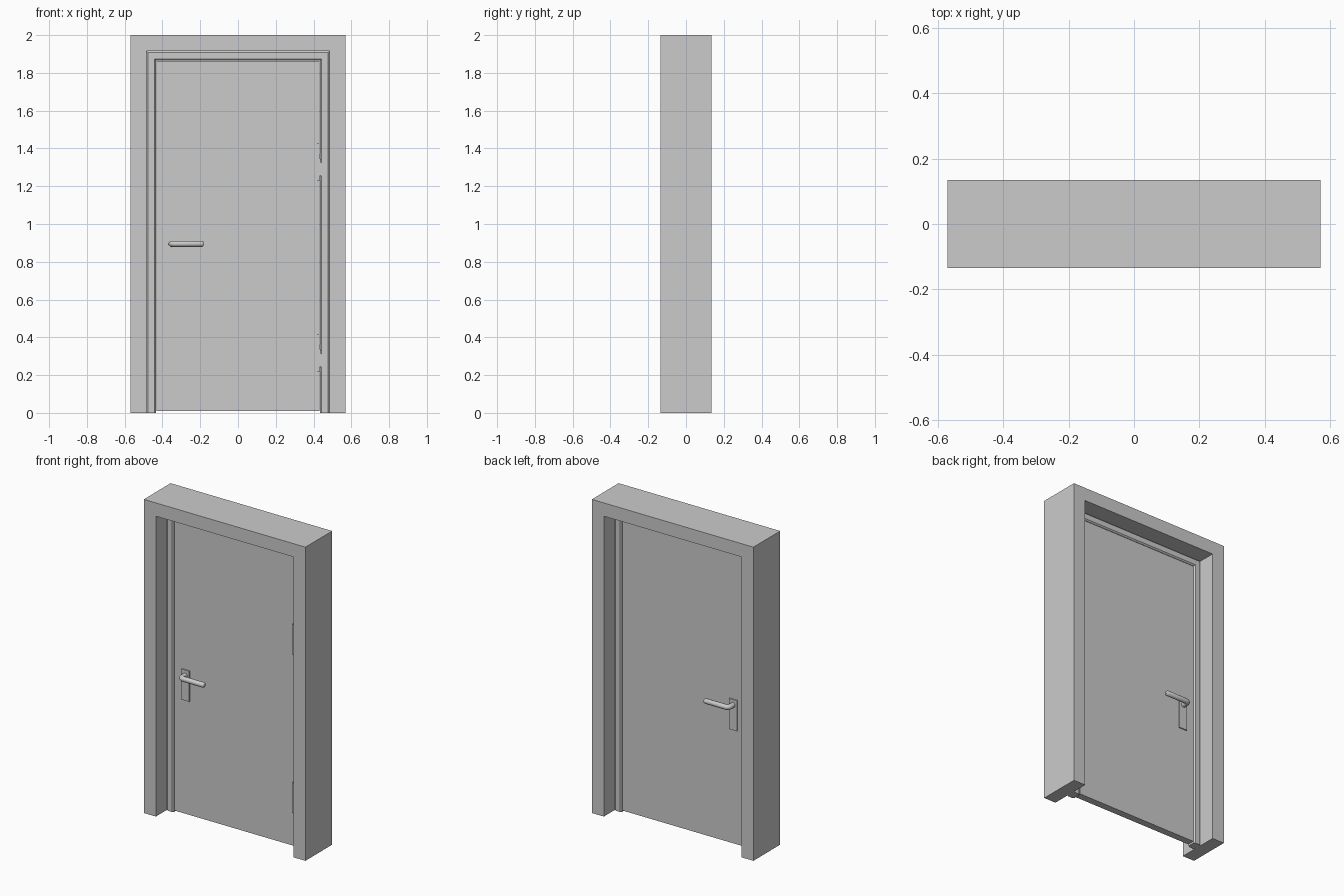
import bpy, bmesh, math

if "Cube" in bpy.data.objects:
    bpy.data.objects.remove(bpy.data.objects["Cube"])


def finish(name, bm):
    bmesh.ops.recalc_face_normals(bm, faces=bm.faces)
    me = bpy.data.meshes.new(name)
    bm.to_mesh(me)
    bm.free()
    ob = bpy.data.objects.new(name, me)
    bpy.context.collection.objects.link(ob)
    return ob


def box(name, x0, x1, y0, y1, z0, z1):
    bm = bmesh.new()
    bmesh.ops.create_cube(bm, size=1)
    for v in bm.verts:
        v.co.x = (x0 + x1) / 2 + v.co.x * (x1 - x0)
        v.co.y = (y0 + y1) / 2 + v.co.y * (y1 - y0)
        v.co.z = (z0 + z1) / 2 + v.co.z * (z1 - z0)
    return finish(name, bm)


def arch(name, profile):
    """Sweep a profile of (inset from outer edge, y) up, across and down."""
    bm = bmesh.new()
    rings = []
    for side, top in ((-1, 0), (-1, 1), (1, 1), (1, 0)):
        rings.append([bm.verts.new((side * (0.57 - s), y, top * (2 - s)))
                      for s, y in profile])
    n = len(profile)
    for a, b in zip(rings, rings[1:]):
        for i in range(n):
            j = (i + 1) % n
            bm.faces.new((a[i], a[j], b[j], b[i]))
    bm.faces.new(rings[0])
    bm.faces.new(rings[-1])
    return finish(name, bm)


def prism(name, outline, y0, y1):
    """Extrude an x-z outline along y."""
    bm = bmesh.new()
    f = bm.faces.new([bm.verts.new((x, y0, z)) for x, z in outline])
    ext = bmesh.ops.extrude_face_region(bm, geom=[f])["geom"]
    for v in ext:
        if isinstance(v, bmesh.types.BMVert):
            v.co.y = y1
    return finish(name, bm)


def smooth(ob):
    bpy.ops.object.select_all(action='DESELECT')
    ob.select_set(True)
    bpy.context.view_layer.objects.active = ob
    bpy.ops.object.shade_smooth_by_angle(angle=math.radians(35))


# Wall surround and chamfered door frame
arch("wall_surround", [(0, -.135), (.085, -.135), (.085, .135), (0, .135)])
J, C = 0.03, 0.008
arch("door_frame", [(.085, -J + C), (.085 + C, -J), (.135 - C, -J), (.135, -J + C),
                    (.135, J - C), (.135 - C, J), (.085 + C, J), (.085, J - C)])

# Door leaf
box("door_leaf", -.432, .432, -.023, .023, .01, 1.862)

# Handles on both faces
R = 0.016
for side, label in ((-1, "front"), (1, "back")):
    ys = sorted((side * .02, side * .03))
    box(label + "_handle_plate", -.38, -.323, ys[0], ys[1], .735, .93)
    # Lever: straight stem, rounded bend, straight grip, tapered tip
    path = [(-.352, .025, 1), (-.352, .055, 1)]
    for i in range(1, 7):
        a = math.pi / 2 * i / 6
        path.append((-.332 - .02 * math.cos(a), .055 + .02 * math.sin(a), 1))
    path += [(-.19, .075, 1), (-.185, .075, .85), (-.182, .075, .55)]
    cu = bpy.data.curves.new(label + "_lever", 'CURVE')
    cu.dimensions = '3D'
    cu.bevel_depth = R
    cu.bevel_resolution = 4
    cu.use_fill_caps = True
    sp = cu.splines.new('POLY')
    sp.points.add(len(path) - 1)
    for p, (x, y, r) in zip(sp.points, path):
        p.co = (x, side * y, .895, 1)
        p.radius = r
    lever = bpy.data.objects.new(label + "_lever", cu)
    bpy.context.collection.objects.link(lever)
    bpy.ops.object.select_all(action='DESELECT')
    lever.select_set(True)
    bpy.context.view_layer.objects.active = lever
    bpy.ops.object.convert(target='MESH')
    smooth(bpy.context.view_layer.objects.active)

# Hinges on the front
for z, label in ((.22, "lower"), (1.23, "upper")):
    prism(label + "_hinge_leaf",
          [(.402, z), (.432, z), (.432, z + .195), (.402, z + .195)], -.03, -.02)
    prism(label + "_hinge_knuckle",
          [(.418, z), (.434, z), (.434, z + .025), (.440, z + .03), (.440, z + .1),
           (.434, z + .12), (.430, z + .195), (.418, z + .195)], -.036, -.024)
    box(label + "_hinge_frame_plate", .438, .477, -.033, -.025, z + .024, z + .092)
